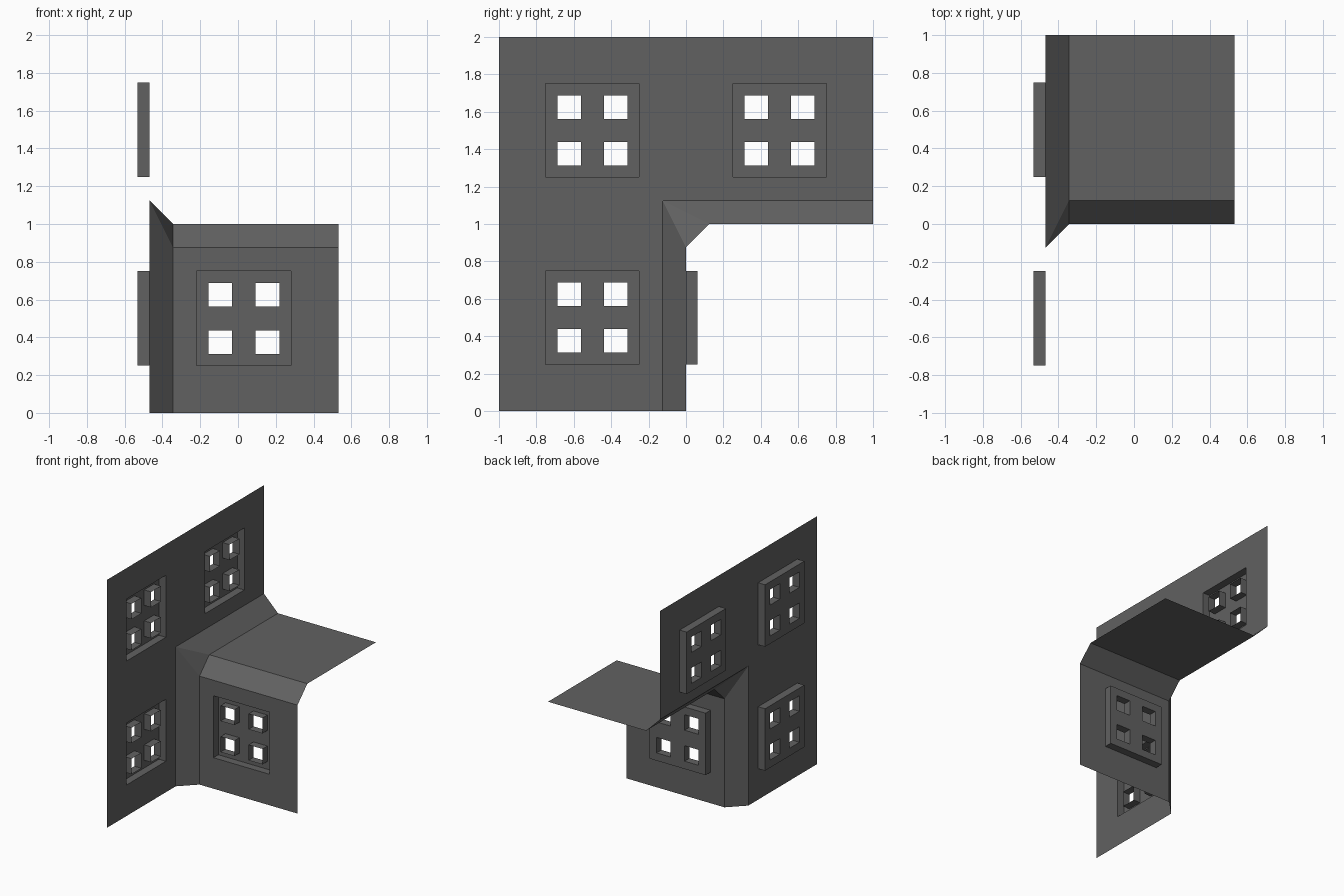
import bpy, bmesh

if "Cube" in bpy.data.objects:
    bpy.data.objects.remove(bpy.data.objects["Cube"])

X = -0.46875         # plane of the tall wall
XB = X + 0.125       # inner edge of the corner bevels
XE = X + 1.0         # free edge of front wall and floor
D = 0.0625           # depth of the window recess

grey = bpy.data.materials.new("dark grey")
grey.diffuse_color = (0.12, 0.12, 0.12, 1)
grey.use_nodes = True
grey.node_tree.nodes["Principled BSDF"].inputs["Base Color"].default_value = grey.diffuse_color


def make(name, quads):
    bm = bmesh.new()
    for q in quads:
        bm.faces.new([bm.verts.new(p) for p in q])
    bmesh.ops.remove_doubles(bm, verts=bm.verts, dist=1e-5)
    me = bpy.data.meshes.new(name)
    bm.to_mesh(me)
    bm.free()
    me.materials.append(grey)
    ob = bpy.data.objects.new(name, me)
    bpy.context.collection.objects.link(ob)


def wall_pt(u, v, d):      # side wall: u = y, recess goes to -x
    return (X - d, u, v)


def front_pt(u, v, d):     # front wall: u = x, recess goes to +y
    return (u, d, v)


def square(u0, u1, v0, v1):
    return [(u0, v0), (u1, v0), (u1, v1), (u0, v1)]


def sheet(pt, us, vs, keep, d=0.0):
    """Flat grid of cells, leaving out those that fail keep(centre)."""
    out = []
    for u0, u1 in zip(us, us[1:]):
        for v0, v1 in zip(vs, vs[1:]):
            if keep((u0 + u1) / 2, (v0 + v1) / 2):
                out.append([pt(u, v, d) for u, v in square(u0, u1, v0, v1)])
    return out


def sides(pt, corners, outward):
    out = []
    for i in range(4):
        a, b = corners[i], corners[(i + 1) % 4]
        q = [pt(*a, 0), pt(*b, 0), pt(*b, D), pt(*a, D)]
        out.append(q[::-1] if outward else q)
    return out


def window(name, pt, cu, cv):
    """Recessed panel with four open square sleeves."""
    cuts = [-0.25, -0.1875, -0.0625, 0.0625, 0.1875, 0.25]
    hole = lambda u, v: abs(abs(u - cu) - 0.125) < 0.01 and abs(abs(v - cv) - 0.125) < 0.01
    q = sheet(pt, [cu + c for c in cuts], [cv + c for c in cuts],
              lambda u, v: not hole(u, v), D)
    q += sides(pt, square(cu - .25, cu + .25, cv - .25, cv + .25), False)
    for su in (-0.125, 0.125):
        for sv in (-0.125, 0.125):
            u, v = cu + su, cv + sv
            q += sides(pt, square(u - D, u + D, v - D, v + D), True)
    make(name, q)


def in_window(u, v, centres):
    return any(abs(u - a) < 0.25 and abs(v - b) < 0.25 for a, b in centres)


# Tall L-shaped wall with three window openings
wins = [(-0.5, 0.5), (-0.5, 1.5), (0.5, 1.5)]
make("side_wall", sheet(wall_pt,
     [-1, -.75, -.25, -.125, .25, .75, 1], [0, .25, .75, 1.125, 1.25, 1.75, 2],
     lambda u, v: not in_window(u, v, wins) and not (u > -.125 and v < 1.125)))
for i, (u, v) in enumerate(wins):
    window(f"side_window_{i + 1}", wall_pt, u, v)

# Lower front wall with one window
fc = X + 0.5
make("front_wall", sheet(front_pt, [XB, fc - .25, fc + .25, XE], [0, .25, .75, .875],
     lambda u, v: not in_window(u, v, [(fc, 0.5)])))
window("front_window", front_pt, fc, 0.5)

# Flat ledge
make("ledge", [[(XB, .125, 1), (XE, .125, 1), (XE, 1, 1), (XB, 1, 1)]])

# Bevel strips meeting in a corner triangle
A, B, C = (X, -.125, 1.125), (XB, 0, .875), (XB, .125, 1)
make("bevels", [
    [(X, -.125, 0), (XB, 0, 0), B, A],
    [B, (XE, 0, .875), (XE, .125, 1), C],
    [A, C, (XB, 1, 1), (X, 1, 1.125)],
    [A, B, C],
])
